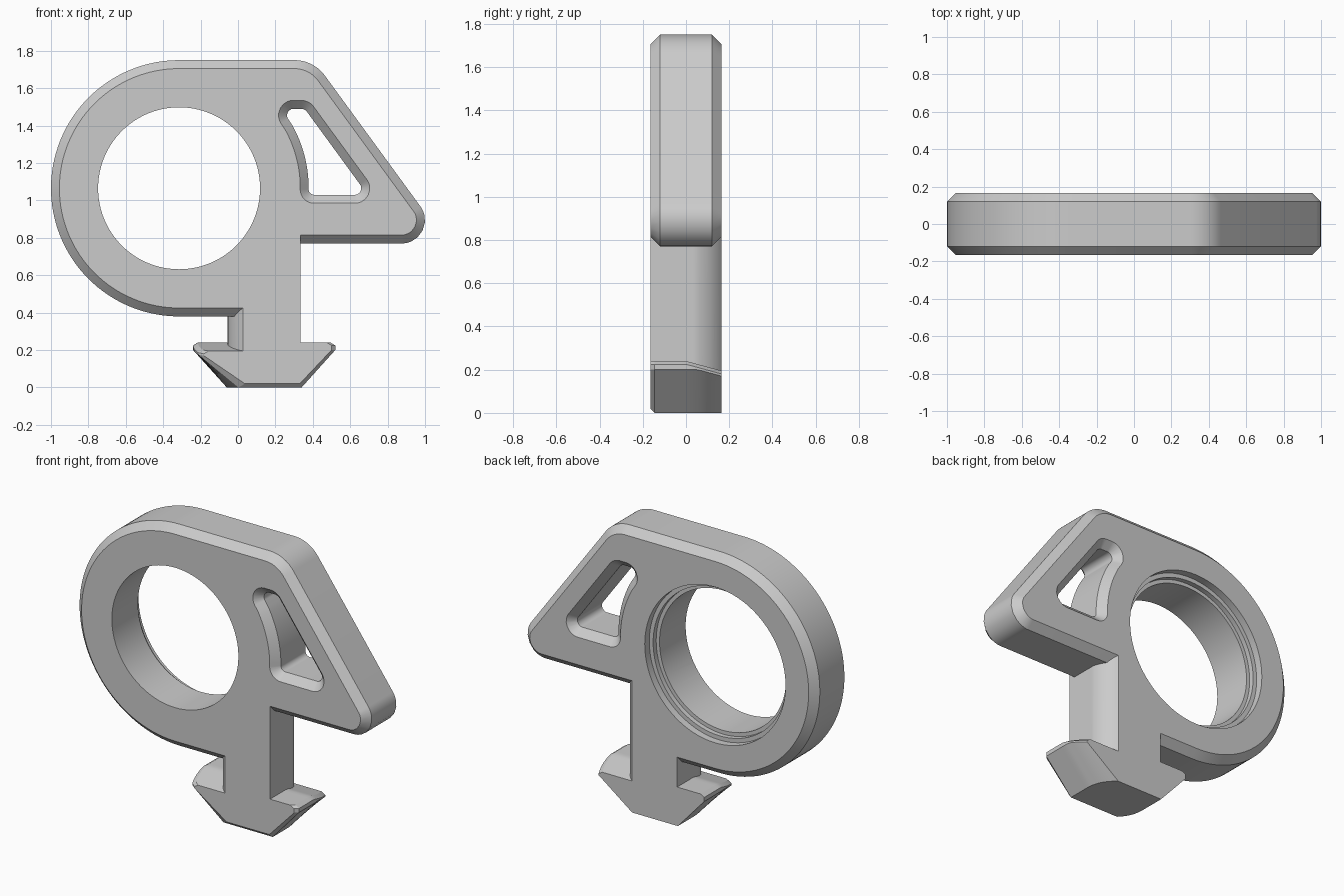
import bpy, bmesh
from math import sin, cos, tan, pi, sqrt, asin
from mathutils import Vector

cube = bpy.data.objects.get("Cube")
if cube:
    bpy.data.objects.remove(cube)

HALF, CHAMFER = 0.165, 0.045      # half thickness, edge chamfer
RING = Vector((-0.315, 1.065))    # ring centre in x, z
STEM_X = 0.14                     # axis of the twist-lock stem

grey = bpy.data.materials.new("light_grey")
grey.use_nodes = True
grey.diffuse_color = (0.6, 0.6, 0.6, 1)
grey.node_tree.nodes["Principled BSDF"].inputs["Base Color"].default_value = grey.diffuse_color


def loft(name, rings):
    """Closed solid through matching rings of points."""
    bm = bmesh.new()
    loops = [[bm.verts.new(p) for p in ring] for ring in rings]
    n = len(loops[0])
    for a, b in zip(loops, loops[1:]):
        for i in range(n):
            j = (i + 1) % n
            bm.faces.new((a[i], a[j], b[j], b[i]))
    bm.faces.new(loops[0][::-1])
    bm.faces.new(loops[-1])
    bmesh.ops.recalc_face_normals(bm, faces=bm.faces)
    mesh = bpy.data.meshes.new(name)
    bm.to_mesh(mesh)
    bm.free()
    mesh.materials.append(grey)
    obj = bpy.data.objects.new(name, mesh)
    bpy.context.collection.objects.link(obj)
    return obj


def arc(centre, radius, start, end, steps):
    return [Vector((centre[0] + radius * cos(start + (end - start) * i / steps),
                    centre[1] + radius * sin(start + (end - start) * i / steps)))
            for i in range(steps + 1)]


def rounded(corners, steps=10):
    """Outline from (point, radius) corners; radius 0 keeps the point."""
    out = []
    for i, (p, r) in enumerate(corners):
        p = Vector(p)
        if r == 0:
            out.append(p)
            continue
        u = (Vector(corners[i - 1][0]) - p).normalized()
        v = (Vector(corners[(i + 1) % len(corners)][0]) - p).normalized()
        half = u.angle(v) / 2
        centre = p + (u + v).normalized() * (r / sin(half))
        s = p + u * (r / tan(half)) - centre
        e = p + v * (r / tan(half)) - centre
        for k in range(steps + 1):
            d = (s.lerp(e, k / steps)).normalized()
            out.append(centre + d * r)
    return out


def offset(outline, d):
    """Grow a counter-clockwise outline by d."""
    out = []
    for i, p in enumerate(outline):
        a = (p - outline[i - 1]).normalized()
        b = (outline[(i + 1) % len(outline)] - p).normalized()
        n1, n2 = Vector((a.y, -a.x)), Vector((b.y, -b.x))
        out.append(p + (n1 + n2) * (d / (1 + n1.dot(n2))))
    return out


def at_y(outline, y):
    return [(p[0], y, p[1]) for p in outline]


def combine(target, tool, operation):
    mod = target.modifiers.new("join", 'BOOLEAN')
    mod.operation, mod.solver, mod.object = operation, 'EXACT', tool
    bpy.context.view_layer.objects.active = target
    bpy.ops.object.modifier_apply(modifier=mod.name)
    bpy.data.objects.remove(tool)


# Head: ring flank running into a pointed, rounded wing
flank = [(p, 0) for p in arc(RING, 0.685, pi / 2, 3 * pi / 2, 64)]
outline = rounded(flank + [((STEM_X, 0.38), 0), ((STEM_X, 0.77), 0),
                           ((1.12, 0.77), 0.124), ((0.404, 1.75), 0.2)])
inset = offset(outline, -CHAMFER)
body = loft("clip_body", [at_y(inset, -HALF), at_y(outline, CHAMFER - HALF),
                          at_y(outline, HALF - CHAMFER), at_y(inset, HALF)])

# Stem: block with two opposite corners turned round for twisting in
turn = asin(HALF / 0.2)
side = [Vector((0.195, -HALF))] + [Vector((min(p.x, 0.195), p.y))
                                   for p in arc((0, 0), 0.2, 0.1, turn, 12)]
section = side + [-p for p in side]
stem = loft("stem", [[(STEM_X + p.x, p.y, z) for p in section] for z in (0.15, 0.85)])


# Hook: tapered foot, each wing rounded on its trailing quarter
def wing(y, cut):
    t = max(0, y)
    top = 0.24 - 0.045 * t / HALF
    lip = sqrt(0.38 ** 2 - t * t) - cut
    base = sqrt(0.2 ** 2 - t * t) - cut / 2
    return [(base, cut), (lip, min(0.2, top - 0.025)), (lip, top - 0.015),
            (lip - 0.025, top), (0.05, top)]


hook_rings = []
steps = 16
for y, cut in [(-HALF, 0.02)] + [(-0.145 + (HALF + 0.145) * i / steps, 0) for i in range(steps + 1)]:
    left = [(-x, z) for x, z in reversed(wing(-y, cut))]
    hook_rings.append(at_y([(STEM_X + x, z) for x, z in wing(y, cut) + left], y))
hook = loft("hook", hook_rings)

combine(body, stem, 'UNION')
combine(body, hook, 'UNION')

# Round bore, stepped wider toward the back
bore_profile = [(-0.3, 0.433), (0.09, 0.433), (0.09, 0.456), (0.12, 0.456),
                (0.12, 0.482), (0.3, 0.482)]
bore = loft("bore_cutter", [at_y(arc(RING, r, 0, 2 * pi, 96)[:-1], y) for y, r in bore_profile])
combine(body, bore, 'DIFFERENCE')

# Window: side concentric with the ring, chamfered on both faces
curve = [(RING.x + sqrt(0.693 ** 2 - (z - RING.y) ** 2), z)
         for z in [1.4 - 0.32 * i / 12 for i in range(13)]]
window = rounded([((0.232, 1.49), 0.035)] + [(p, 0) for p in curve] +
                 [((0.377, 1.03), 0.03), ((0.693, 1.03), 0.035), ((0.357, 1.49), 0.04)])
flare = offset(window, CHAMFER + 0.02)
cutter = loft("window_cutter", [at_y(flare, -HALF - 0.02), at_y(window, CHAMFER - HALF),
                                at_y(window, HALF - CHAMFER), at_y(flare, HALF + 0.02)])
combine(body, cutter, 'DIFFERENCE')

bpy.ops.object.select_all(action='DESELECT')
body.select_set(True)
bpy.context.view_layer.objects.active = body
bpy.ops.object.shade_smooth_by_angle(angle=0.4)
